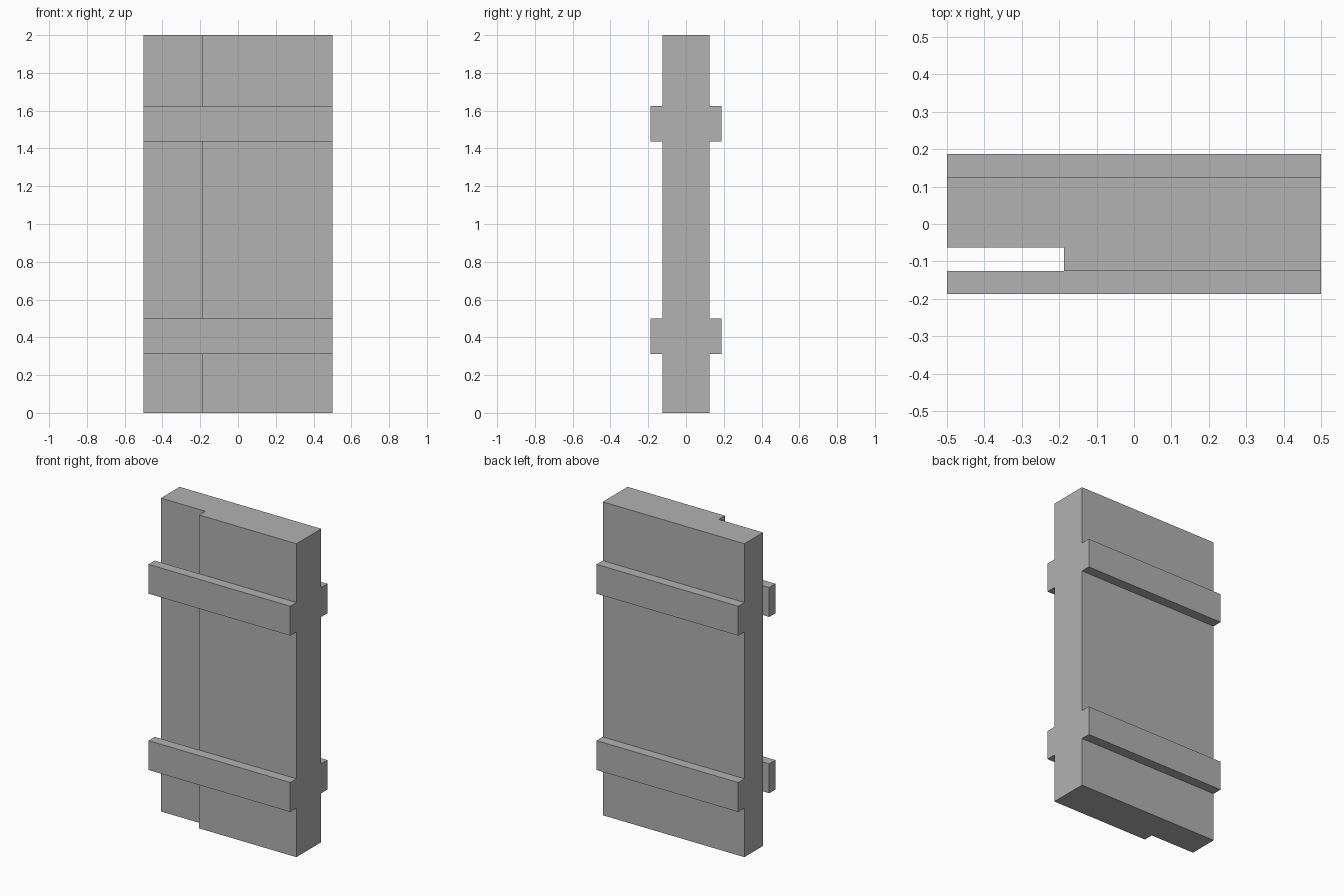
import bpy
import bmesh

if "Cube" in bpy.data.objects:
    bpy.data.objects.remove(bpy.data.objects["Cube"])

grey = bpy.data.materials.new("plain grey")
grey.diffuse_color = (0.445, 0.445, 0.445, 1)
grey.use_nodes = True
grey.node_tree.nodes["Principled BSDF"].inputs["Base Color"].default_value = grey.diffuse_color


def extrude_profile(name, points, z0, z1):
    """Extrude an XY outline from z0 up to z1."""
    bm = bmesh.new()
    face = bm.faces.new([bm.verts.new((x, y, z0)) for x, y in points])
    result = bmesh.ops.extrude_face_region(bm, geom=[face], use_keep_orig=True)
    top = [g for g in result["geom"] if isinstance(g, bmesh.types.BMVert)]
    bmesh.ops.translate(bm, verts=top, vec=(0, 0, z1 - z0))
    bmesh.ops.recalc_face_normals(bm, faces=bm.faces)
    mesh = bpy.data.meshes.new(name)
    bm.to_mesh(mesh)
    bm.free()
    mesh.materials.append(grey)
    obj = bpy.data.objects.new(name, mesh)
    bpy.context.collection.objects.link(obj)
    return obj


HALF_W, HALF_T = 0.5, 0.125      # panel half width and half thickness
STEP_X, STEP_Y = -0.1875, -0.0625  # recessed strip on the front left
BAR_OUT, BAR_H = 0.1875, 0.1875   # bar outer face and height

# Panel with a stepped-back strip along the front left
extrude_profile("panel", [
    (STEP_X, -HALF_T), (HALF_W, -HALF_T), (HALF_W, HALF_T),
    (-HALF_W, HALF_T), (-HALF_W, STEP_Y), (STEP_X, STEP_Y)], 0, 2)

# Horizontal bars, lower and upper, on both faces
for level, z in (("lower", 0.3125), ("upper", 1.4375)):
    for side, s in (("front", -1), ("back", 1)):
        a, b = s * HALF_T, s * BAR_OUT
        extrude_profile(f"{level}_{side}_bar", [
            (-HALF_W, a), (HALF_W, a), (HALF_W, b), (-HALF_W, b)], z, z + BAR_H)
